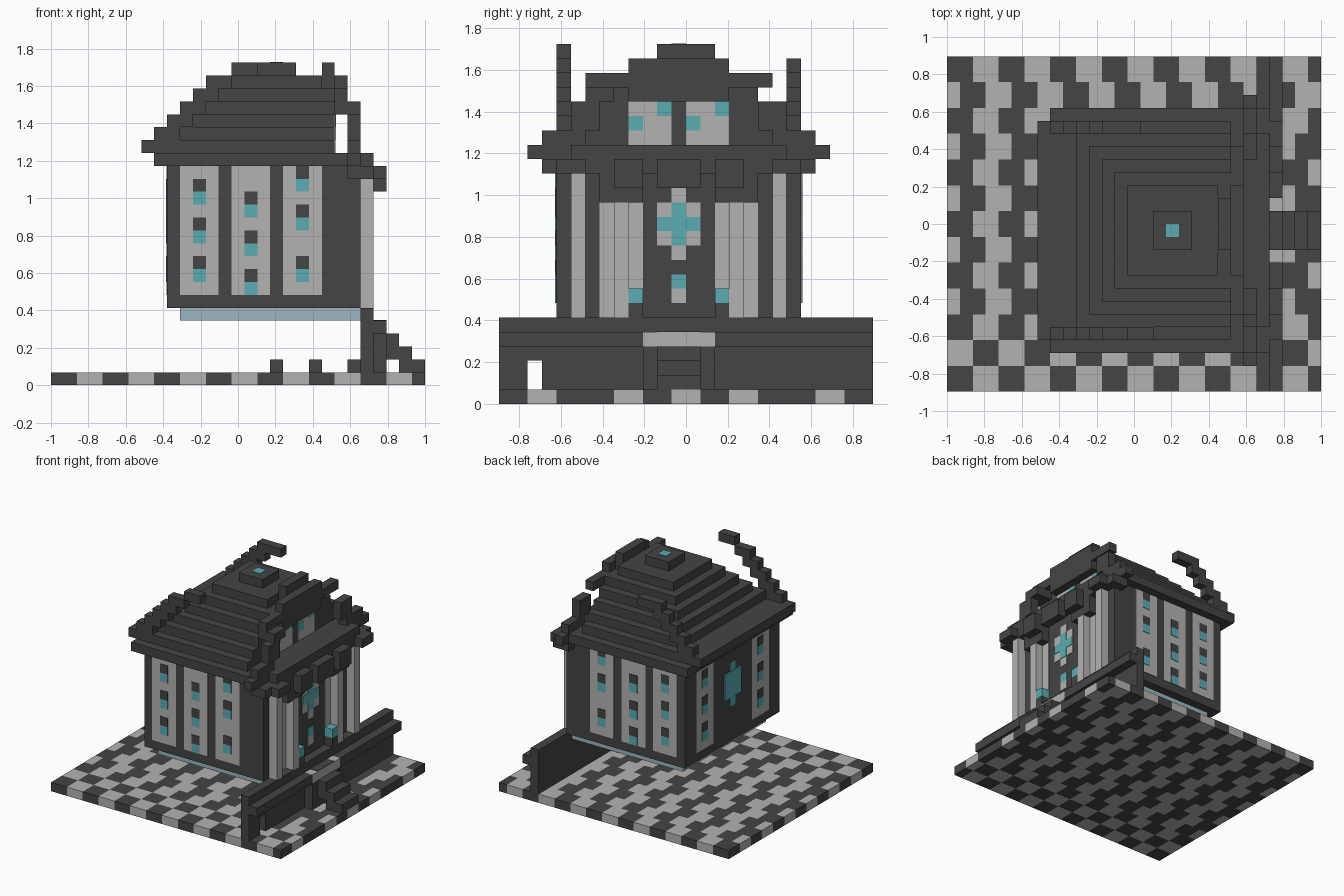
import bpy, bmesh, math

cube = bpy.data.objects.get("Cube")
if cube:
    bpy.data.objects.remove(cube, do_unlink=True)

NX, NY = 29, 26
V = 2 / NX
X0, Y0 = -1, -NY * V / 2


def material(name, rgb):
    m = bpy.data.materials.new(name)
    m.use_nodes = True
    m.diffuse_color = (*rgb, 1)
    m.node_tree.nodes["Principled BSDF"].inputs["Base Color"].default_value = (*rgb, 1)
    return m


DARK = material("charcoal stone", (.058, .058, .058))
LIGHT = material("pale stone", (.46, .45, .44))
TEAL = material("teal glass", (.1, .42, .45))
BLUE = material("pale blue base", (.33, .46, .53))


def finish(name, bm, *mats):
    mesh = bpy.data.meshes.new(name)
    bm.to_mesh(mesh)
    bm.free()
    for m in mats:
        mesh.materials.append(m)
    obj = bpy.data.objects.new(name, mesh)
    bpy.context.collection.objects.link(obj)


def blocks(name, mat, spans):
    """One object from blocks; each span is (x, x, y, y, z, z) in grid cells."""
    bm = bmesh.new()
    for a, b, c, d, e, f in spans:
        made = bmesh.ops.create_cube(bm, size=1)["verts"]
        for v in made:
            v.co.x = X0 + V * (a if v.co.x < 0 else b)
            v.co.y = Y0 + V * (c if v.co.y < 0 else d)
            v.co.z = V * (e if v.co.z < 0 else f)
    finish(name, bm, mat)


def mirror(spans):
    """Adds the copy on the other side of the house's middle line."""
    return spans + [(a, b, 25 - d, 25 - c, e, f) for a, b, c, d, e, f in spans]


# Patterned floor slab
def floor_is_dark(i, row):
    shift = 1 if row > 2 and row % 2 else 0
    if row == 1:
        shift = 2
    dark = (i - shift) % 4 < 2
    return not dark if i >= 26 and 3 <= row <= 9 else dark


bm = bmesh.new()
bmesh.ops.create_grid(bm, x_segments=NX, y_segments=NY, size=1)
for v in bm.verts:
    v.co.y *= -Y0
top = bmesh.ops.extrude_face_region(bm, geom=bm.faces[:])["geom"]
for v in top:
    if isinstance(v, bmesh.types.BMVert):
        v.co.z = V
bmesh.ops.recalc_face_normals(bm, faces=bm.faces)
for f in bm.faces:
    c = f.calc_center_median()
    i = math.floor((c.x * .999 - X0) / V)
    j = math.floor((c.y * .999 - Y0) / V)
    f.material_index = 0 if floor_is_dark(i, j // 2) else 1
finish("floor", bm, DARK, LIGHT)

# House body and its base
blocks("house_body", DARK, [(9, 24, 4, 21, 6, 17)])
blocks("house_base", BLUE, [(10, 24, 5, 20, 5, 6)])

# Side wall panels and windows, on both long sides
T = .05
panels, glass, shade = [], [], []
for left, sills in ((10, (8, 11, 14)), (14, (7, 10, 13)), (18, (8, 12, 15))):
    panels.append((left, left + 3, 4 - T, 4, 7, 17))
    for k in sills:
        glass.append((left + 1, left + 2, 4 - 2 * T, 4, k, k + 1))
        shade.append((left + 1, left + 2, 4 - 2 * T, 4, k + 1, k + 2))
blocks("side_panels", LIGHT, mirror(panels))
blocks("side_window_glass", TEAL, mirror(glass))
blocks("side_window_shade", DARK, mirror(shade))

# Rear wall panels, windows and cross
blocks("rear_panels", LIGHT, mirror([(9 - T, 9, 6, 9, 7, 17)]))
sills = range(8, 16, 3)
blocks("rear_window_glass", TEAL, mirror([(9 - 2 * T, 9, 7, 8, k, k + 1) for k in sills]))
blocks("rear_window_shade", DARK, mirror([(9 - 2 * T, 9, 7, 8, k + 1, k + 2) for k in sills]))
blocks("rear_cross", TEAL, [(9 - T, 9, 12, 13, 10, 15), (9 - 2 * T, 9, 11, 14, 11, 14)])

# Entrance wall: panels, cross window, door glass
E = 24
blocks("entrance_panels", LIGHT, mirror([(E, E + T, 7, 10, 6, 14)])
       + [(E, E + T, 11, 14, 11, 14), (E, E + T, 12, 13, 10, 15), (E, E + T, 12, 13, 7, 8)])
blocks("entrance_cross", TEAL, [(E, E + 2 * T, 12, 13, 11, 14), (E, E + 2 * T, 11, 14, 12, 13)])
blocks("door_glass", TEAL, [(E, E + T, 12, 13, 8, 9)])
blocks("porch_columns", LIGHT, mirror([(E, 25, 5, 6, 6, 16), (E, 25, 8, 9, 6, 14)]))
blocks("porch_lamps", TEAL, mirror([(E, 25, 9, 10, 7, 8)]))
blocks("lamp_feet", DARK, mirror([(E, 25, 9, 10, 6, 7)]))

# Porch eaves
blocks("porch_eaves", DARK, [(E, 25, 3, 22, 16, 17), (E, 25, 5, 20, 17, 18), (25, 26, 11, 14, 15, 17)]
       + mirror([(E, 26, 8, 10, 15, 17), (E, 25, 7, 10, 14, 16), (25, 26, 4, 6, 16, 17)]))

# Stepped hip roof
blocks("roof_steps", DARK, [(8 + n, 24 if n == 0 else 22, 3 + n, 22 - n, 17 + n, 18 + n) for n in range(6)]
       + [(14, 21, 9, 16, 23, 24), (16, 19, 11, 14, 24, 25)])
blocks("rear_eave", DARK, [(7, 9, 5, 20, 18, 19)])
blocks("roof_light", TEAL, [(17, 18, 12, 13, 25, 25 + T)])

# Curling ridge chains on both long sides
chain = [(7 + n, 9 + n, 4, 5, 18 + n, 19 + n) for n in range(6)]
blocks("ridge_chains", DARK, mirror(chain) + [(13, 15, 20, 21, 23, 24), (14, 16, 4, 5, 24, 25)])

# Stepped gable over the entrance
gable = [(23, 24, 2, 4, 17, 18), (23, 25, 3, 4, 16, 17), (23, 24, 3, 6, 18, 19),
         (23, 24, 5, 7, 19, 21), (22, 23, 6, 10, 22, 23), (22, 23, 9, 11, 23, 24)]
blocks("gable_frame", DARK, mirror(gable)
       + [(22, 24, 6, 8, 21, 22), (22, 23, 9, 16, 21, 24), (21, 22, 11, 15, 23, 25)])
blocks("gable_panels", LIGHT, mirror([(22, 22 + T, 9, 12, 18, 21)]))
blocks("gable_glass", TEAL, [(22, 22 + 2 * T, j, j + 1, k, k + 1)
                             for j, k in ((9, 19), (11, 20), (13, 19), (15, 20))])

# Boundary wall with a small opening, and its ledge
blocks("boundary_wall", DARK, [(24, 25, 0, 2, 1, 6), (24, 25, 3, 26, 1, 6), (24, 25, 2, 3, 3, 6)])
blocks("wall_ledge", DARK, [(25, 26, 0, 10, 4, 5), (25, 26, 15, 26, 4, 5)])

# Entrance stairs
blocks("stair_landing", LIGHT, [(25, 26, 10, 15, 4, 5)])
blocks("stairs", DARK, [(25, 26, 10, 15, 1, 4), (25, 26, 11, 14, 5, 5 + T), (26, 27, 11, 14, 2, 4),
                        (27, 28, 11, 14, 1, 3), (28, 29, 11, 14, 1, 2)])

# Loose stones beneath the house
blocks("loose_stones", DARK, [(i, i + 1, 12, 13, 1, 2) for i in (17, 20, 23)])
